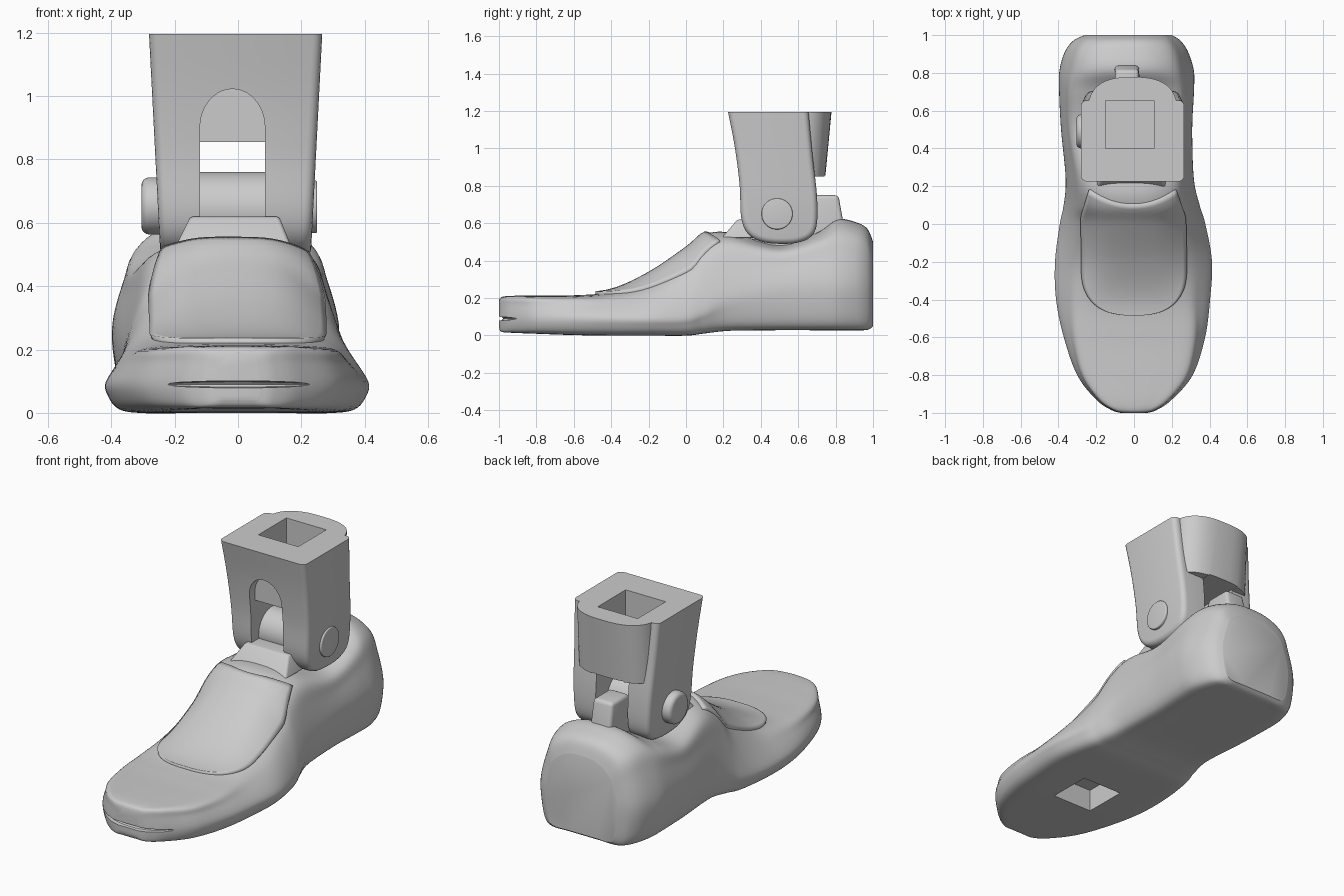
import bpy, bmesh, math
from mathutils import Vector
from mathutils.bvhtree import BVHTree

cube = bpy.data.objects.get("Cube")
if cube:
    bpy.data.objects.remove(cube, do_unlink=True)

grey = bpy.data.materials.new("light grey")
grey.use_nodes = True
grey.diffuse_color = (0.6, 0.6, 0.6, 1)
for node in grey.node_tree.nodes:
    if node.type == 'BSDF_PRINCIPLED':
        node.inputs["Base Color"].default_value = grey.diffuse_color


def finish(name, bm, recalc=True):
    """Turn a bmesh into a named object with the shared material."""
    if recalc:
        bmesh.ops.recalc_face_normals(bm, faces=bm.faces)
    mesh = bpy.data.meshes.new(name)
    bm.to_mesh(mesh)
    bm.free()
    mesh.materials.append(grey)
    obj = bpy.data.objects.new(name, mesh)
    bpy.context.scene.collection.objects.link(obj)
    return obj


def spline(points, steps, closed=False):
    """Sample a Catmull-Rom curve through points of any dimension."""
    n, out = len(points), []
    for i in range(n if closed else n - 1):
        ids = [i - 1, i, i + 1, i + 2]
        ids = [k % n if closed else min(max(k, 0), n - 1) for k in ids]
        p0, p1, p2, p3 = (points[k] for k in ids)
        for s in range(steps):
            t = s / steps
            out.append(tuple(
                b + 0.5 * t * (c - a + t * (2 * a - 5 * b + 4 * c - d + t * (3 * (b - c) + d - a)))
                for a, b, c, d in zip(p0, p1, p2, p3)))
    return out if closed else out + [tuple(points[-1])]


def loft(name, rings, bevel=0.0, keep_top=None):
    """Skin closed rings and cap the ends; optionally round the sharp edges."""
    bm = bmesh.new()
    rows = [[bm.verts.new(p) for p in ring] for ring in rings]
    n = len(rows[0])
    for a, b in zip(rows, rows[1:]):
        for i in range(n):
            bm.faces.new((a[i], a[(i + 1) % n], b[(i + 1) % n], b[i]))
    bm.faces.new(rows[0])
    bm.faces.new(rows[-1])
    bmesh.ops.recalc_face_normals(bm, faces=bm.faces)
    if bevel:
        edges = [e for e in bm.edges if e.calc_face_angle(0) > 0.7
                 and not (keep_top and min(v.co.z for v in e.verts) > keep_top)]
        bmesh.ops.bevel(bm, geom=edges, offset=bevel, segments=4, profile=0.5,
                        affect='EDGES', clamp_overlap=True)
    return finish(name, bm)


def rect(x0, x1, y0, y1, z):
    return [(x0, y0, z), (x1, y0, z), (x1, y1, z), (x0, y1, z)]


def box(name, x, y, z, bevel=0.0):
    return loft(name, [rect(*x, *y, z[0]), rect(*x, *y, z[1])], bevel)


def disc(name, x0, x1, y, z, r, bevel=0.0):
    turn = [2 * math.pi * i / 48 for i in range(48)]
    return loft(name, [[(x, y + r * math.cos(a), z + r * math.sin(a)) for a in turn]
                       for x in (x0, x1)], bevel)


def combine(obj, tool, operation='DIFFERENCE'):
    """Apply a boolean and discard the tool object."""
    mod = obj.modifiers.new("boolean", 'BOOLEAN')
    mod.operation, mod.solver, mod.object = operation, 'EXACT', tool
    bpy.context.view_layer.update()
    bpy.context.view_layer.objects.active = obj
    bpy.ops.object.modifier_apply(modifier=mod.name)
    bpy.data.objects.remove(tool, do_unlink=True)


# Foot stations: y, left x, right x, bottom, widest z, shoulder ratio, shoulder z, top
stations = [
    (-1.0, -.07, .07, .04, .1, .8, .17, .19),
    (-.985, -.12, .12, .02, .1, .86, .195, .206),
    (-.93, -.2, .2, .015, .1, .88, .203, .212),
    (-.8, -.3, .31, .01, .1, .86, .2, .213),
    (-.6, -.37, .375, .003, .1, .8, .2, .215),
    (-.4, -.41, .4, 0, .1, .72, .21, .235),
    (-.2, -.415, .41, 0, .1, .68, .25, .325),
    (0, -.39, .375, 0, .11, .69, .35, .46),
    (.1, -.37, .345, .012, .15, .7, .45, .54),
    (.24, -.36, .315, .027, .22, .76, .49, .55),
    (.5, -.385, .307, .03, .26, .82, .45, .485),
    (.7, -.395, .316, .03, .28, .8, .5, .55),
    (.81, -.393, .315, .03, .28, .74, .54, .62),
    (.91, -.365, .285, .03, .28, .74, .53, .605),
    (.97, -.32, .245, .032, .27, .74, .5, .57),
    (1.0, -.26, .2, .05, .26, .76, .43, .5)]


def foot_ring(y, xl, xr, zb, zm, s, zs, zt):
    h = zm - zb
    half = [(.4, zb), (.74, zb), (.9, zb + .12 * h), (.98, zb + .5 * h), (1, zm),
            (.55 + .45 * s, zm + .58 * (zs - zm)), (s, zs), (.55 * s, zs + .8 * (zt - zs))]
    loop = [(0, zb)] + half + [(0, zt)] + [(-u, z) for u, z in reversed(half)]
    mid, w = (xl + xr) / 2, (xr - xl) / 2
    return [(mid + u * w, y, z) for u, z in spline(loop, 5, True)]


foot = loft("foot_shell", [foot_ring(*s) for s in spline(stations, 7)])

# Slit around the toe and square socket in the sole
path = spline([(-.27, -.88), (-.2, -.935), (-.1, -.99), (0, -1.005),
               (.1, -.99), (.2, -.935), (.27, -.88)], 5)
rings = []
for i, (x, y) in enumerate(path):
    size = max(math.sin(math.pi * i / (len(path) - 1)), .1)
    out = Vector((x * .6, y + .7, 0)).normalized()
    rings.append([Vector((x, y, .09)) + out * (.028 * size * math.cos(a))
                  + Vector((0, 0, .012 * size * math.sin(a)))
                  for a in (math.pi * k / 4 for k in range(8))])
combine(foot, loft("slit_cutter", rings))
combine(foot, box("sole_cutter", (-.13, .125), (-.53, -.275), (-.1, .13)))

# Raised instep panel laid over the foot
bm = bmesh.new()
bm.from_mesh(foot.data)
surface = BVHTree.FromBMesh(bm)
bm.free()
bm = bmesh.new()
rows, rows_n, cols = [], 40, 28
for i in range(rows_n + 1):
    t = max((i / rows_n) ** 1.6, .0015)
    base = -.485 + .62 * t
    k = max((-.25 - base) / .235, 0)
    width = .28 * max(1 - k ** 2.5, 0) ** .4 - .05 * max(base, 0) / .14
    row = []
    for j in range(cols + 1):
        u = 2 * j / cols - 1
        y = -.485 + t * (.585 + .08 * u * u)
        x = u * width - .015 * max(t - .5, 0)
        hit = surface.ray_cast(Vector((x, y, 2)), Vector((0, 0, -1)))[0]
        row.append(bm.verts.new((x, y, hit.z + .016)))
    rows.append(row)
for a, b in zip(rows, rows[1:]):
    for j in range(cols):
        bm.faces.new((a[j], a[j + 1], b[j + 1], b[j]))
panel = finish("instep_panel", bm, False)
solid = panel.modifiers.new("thickness", 'SOLIDIFY')
solid.thickness, solid.offset = .035, -1

# Foot side of the ankle hinge
loft("ankle_collar", [rect(-.2, .17, .19, .42, .52), rect(-.15, .13, .275, .42, .62)], .012)
disc("hinge_barrel", -.125, .09, .48, .64, .12)
box("hinge_block", (-.125, .09), (.37, .6), (.42, .65))
loft("heel_stop", [rect(-.105, .03, .58, .86, .5), rect(-.1, .025, .66, .815, .75)], .02)

# Lower leg: side profile swept across x, narrowing towards the ankle
profile = spline([(.225, 1.195), (.262, 1), (.287, .8), (.295, .63), (.33, .545), (.4, .503),
                  (.5, .49), (.6, .497), (.67, .53), (.7, .6), (.7, .75), (.678, .95),
                  (.655, 1.195)], 4)
leg = loft("lower_leg", [[(-.0075 + side * (.237 + .036 * (z - .49) / .7), y, z)
                          for y, z in profile] for side in (-1, 1)], .03, 1.19)


# Rounded calf plate behind the leg
def calf_ring(z, depth):
    arc = [math.pi * i / 24 for i in range(25)]
    return [(-.0075 + .235 * math.copysign(abs(math.cos(a)) ** .75, math.cos(a)),
             .6 + depth * math.sin(a) ** .8, z) for a in arc]


combine(leg, loft("calf_plate", [calf_ring(.85, .145), calf_ring(1.195, .178)]), 'UNION')

# Hinge slot, arched front recess and square top socket
combine(leg, box("slot_cutter", (-.12, .085), (.1, .9), (.4, .855)))
arch = [(-.12, .84), (.085, .84)] + [
    (-.0175 + .1025 * math.cos(a), .9 + .122 * math.sin(a))
    for a in (math.pi * i / 20 for i in range(21))]
combine(leg, loft("arch_cutter", [[(x, y, z) for x, z in arch] for y in (.1, .325)]))
combine(leg, box("socket_cutter", (-.15, .105), (.4, .655), (1.03, 1.3)))

# Hinge pin: proud head on one side, nearly flush on the other
disc("pin_head", -.305, -.2, .49, .653, .09, .025)
disc("pin_end", .15, .25, .487, .65, .083, .006)

# Smooth shading with crisp edges on every part
bpy.ops.object.select_all(action='DESELECT')
for obj in bpy.context.scene.objects:
    if obj.type == 'MESH' and grey.name in obj.data.materials:
        obj.select_set(True)
        bpy.context.view_layer.objects.active = obj
bpy.ops.object.shade_smooth_by_angle(angle=math.radians(32))
